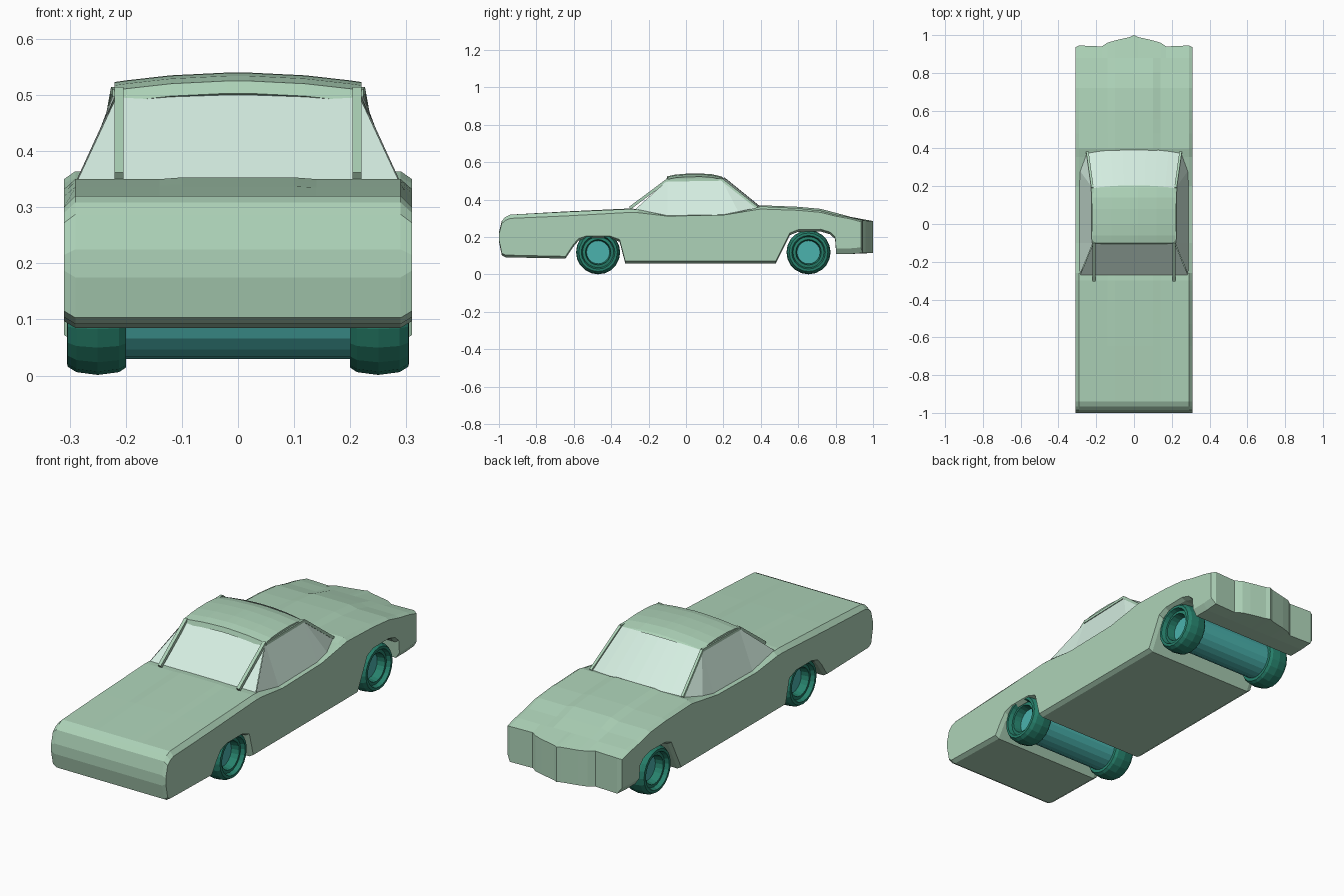
import bpy, bmesh, math
from mathutils import Vector

if "Cube" in bpy.data.objects:
    bpy.data.objects.remove(bpy.data.objects["Cube"])


def material(name, rgb):
    m = bpy.data.materials.new(name)
    m.diffuse_color = (*rgb, 1)
    m.use_nodes = True
    m.node_tree.nodes["Principled BSDF"].inputs["Base Color"].default_value = m.diffuse_color
    return m


PAINT = material("paint", (0.42, 0.65, 0.48))
GLASS = material("glass", (0.66, 0.85, 0.75))
TYRE = material("tyre", (0.02, 0.22, 0.15))
METAL = material("metal", (0.07, 0.45, 0.42))


def make(name, verts, faces, mat):
    me = bpy.data.meshes.new(name)
    me.from_pydata([tuple(v) for v in verts], [], faces)
    bm = bmesh.new()
    bm.from_mesh(me)
    bmesh.ops.recalc_face_normals(bm, faces=bm.faces)
    bm.to_mesh(me)
    bm.free()
    me.materials.append(mat)
    ob = bpy.data.objects.new(name, me)
    bpy.context.collection.objects.link(ob)
    return ob


def grid(rows, closed=False):
    """Quads joining successive rows of points."""
    n = len(rows[0])
    verts = [p for r in rows for p in r]
    faces = []
    for i in range(len(rows) - 1):
        for j in range(n if closed else n - 1):
            k = (j + 1) % n
            faces.append((i * n + j, i * n + k, (i + 1) * n + k, (i + 1) * n + j))
    return verts, faces


def lerp(table, y):
    for a, b in zip(table, table[1:]):
        if a[0] <= y <= b[0]:
            t = (y - a[0]) / (b[0] - a[0])
            return [p + (q - p) * t for p, q in zip(a, b)][1:]
    return table[-1][1:]


# Body: underside (y, z) with wheel arches, top (y, edge z, deck z, centre z)
under = [(-1, .175), (-.985, .103), (-.965, .092), (-.645, .085), (-.605, .145), (-.575, .18),
         (-.53, .195), (-.41, .195), (-.355, .175), (-.325, .06), (.48, .06), (.555, .21),
         (.60, .228), (.72, .23), (.77, .215), (.797, .19), (.803, .11), (.88, .11), (.935, .115)]
top = [(-1, .215, .225, .225), (-.985, .272, .287, .287), (-.965, .29, .308, .308),
       (-.94, .30, .32, .32), (-.645, .313, .335, .337), (-.30, .332, .35, .353),
       (-.26, .331, .348, .35), (-.1, .312, .315, .315), (.2, .318, .32, .32),
       (.355, .343, .352, .355), (.40, .35, .364, .37), (.60, .343, .354, .362),
       (.72, .332, .341, .351), (.80, .312, .32, .33), (.88, .297, .305, .308),
       (.935, .282, .288, .286)]
nose = [(0, .065), (.02, .055), (.1, .037), (.14, .025), (.17, .005), (.29, .01), (.31, 0)]
half = [p[0] for p in nose]
cols = [-x for x in half[:0:-1]] + half

rows = []
for y in sorted({p[0] for p in under} | {p[0] for p in top}):
    zb = lerp(under, y)[0]
    zs, zt, zc = lerp(top, y)
    push = max(0, (y - .88) / .055)
    lip = .03 if y > .8 else .012
    upper, lower = [], []
    for x in cols:
        a = abs(x)
        yy = y + push * lerp(nose, a)[0]
        upper.append((x, yy, zs if a > .3 else zc if a < .11 else zt))
        lower.append((x, yy, zb + (lip if a > .3 else 0)))
    rows.append(upper + lower[::-1])
verts, faces = grid(rows, True)
n = len(cols)
for base in (0, (len(rows) - 1) * 2 * n):
    for j in range(n - 1):
        faces.append((base + j, base + j + 1, base + 2 * n - 2 - j, base + 2 * n - 1 - j))
make("body", verts, faces, PAINT)

# Crowned roof
roof_profile = [(-.108, .503), (-.1, .525), (-.06, .534), (0, .539), (.08, .54), (.14, .536),
                (.19, .524), (.205, .512)]
rows = [[(x, y, z - .017 * (x / .22) ** 2) for x in (-.22, -.2, -.12, -.02, .02, .12, .2, .22)]
        for y, z in roof_profile]
roof = make("roof", *grid(rows), PAINT)
for p in roof.data.polygons:
    if p.normal.z < 0:
        roof.data.flip_normals()
        break
sol = roof.modifiers.new("thickness", 'SOLIDIFY')
sol.thickness = .016
sol.offset = -1

# Curved windscreen
rows = []
for i in range(9):
    s = -1 + i / 4
    bow = 1 - s * s
    rows.append([(.22 * s, .19 + .015 * bow, .507 + .013 * bow),
                 (.245 * s, .375 + .022 * bow, .358 + .006 * bow)])
make("windscreen", *grid(rows), GLASS)

# Opposite window
make("end_window", [(-.215, -.1, .5), (.215, -.1, .5), (.285, -.27, .35), (-.285, -.27, .35)],
     [(0, 1, 2, 3)], GLASS)


def bar(name, path, w=.014, mat=PAINT):
    """Square bars along a path of points."""
    verts, faces = [], []
    for a, b in zip(path, path[1:]):
        a, b = Vector(a), Vector(b)
        d = (b - a).normalized()
        u = d.cross(Vector((1, 0, 0)) if abs(d.x) < .8 else Vector((0, 0, 1))).normalized()
        v = d.cross(u)
        k = len(verts)
        for p in (a, b):
            verts += [p + (u * i + v * j) * w / 2 for i, j in ((-1, -1), (1, -1), (1, 1), (-1, 1))]
        faces += [(k, k + 1, k + 2, k + 3), (k + 4, k + 5, k + 6, k + 7)]
        faces += [(k + i, k + (i + 1) % 4, k + 4 + (i + 1) % 4, k + 4 + i) for i in range(4)]
    make(name, verts, faces, mat)


def lathe(name, profile, y, z, mat, sides=20):
    """Closed (x, radius) profile turned about the axle line."""
    rows = [[(x, y + r * math.cos(a), z + r * math.sin(a)) for x, r in profile]
            for a in (2 * math.pi * i / sides for i in range(sides + 1))]
    ob = make(name, *grid(rows, True), mat)
    bm = bmesh.new()
    bm.from_mesh(ob.data)
    bmesh.ops.remove_doubles(bm, verts=bm.verts, dist=1e-5)
    bmesh.ops.recalc_face_normals(bm, faces=bm.faces)
    bm.to_mesh(ob.data)
    bm.free()


tyre = [(.2, .085), (.2, .105), (.212, .113), (.25, .118), (.288, .113), (.304, .103),
        (.305, .09), (.285, .083), (.288, .068), (.24, .06)]

for s, side in ((-1, "left"), (1, "right")):
    # Side glass, its frame and the slanted buttress
    base = [(s * .287, -.27, .35), (s * .29, -.1, .312), (s * .29, .2, .318),
            (s * .285, .28, .335), (s * .247, .38, .358)]
    head = [(s * .217, -.1, .503), (s * .22, .19, .508)]
    make("side_window_" + side, base + head,
         [(0, 1, 5), (1, 2, 6, 5), (2, 3, 6), (3, 4, 6)], GLASS)
    bar("window_frame_" + side, head + [base[4]], .013)
    bar("buttress_" + side, [(s * .212, -.095, .508), (s * .212, -.3, .355)], .016)
    # Wheels
    for y, end in ((-.47, "front"), (.655, "back")):
        lathe(f"wheel_{end}_{side}", [(s * x, r) for x, r in tyre], y, .119, TYRE)

# Thick axles ending in hub discs
for y, end in ((-.47, "front"), (.655, "back")):
    half_axle = [(.25, 0), (.25, .062), (.202, .062), (.202, .09)]
    lathe("axle_" + end, half_axle + [(-x, r) for x, r in half_axle[::-1]], y, .119, METAL)
